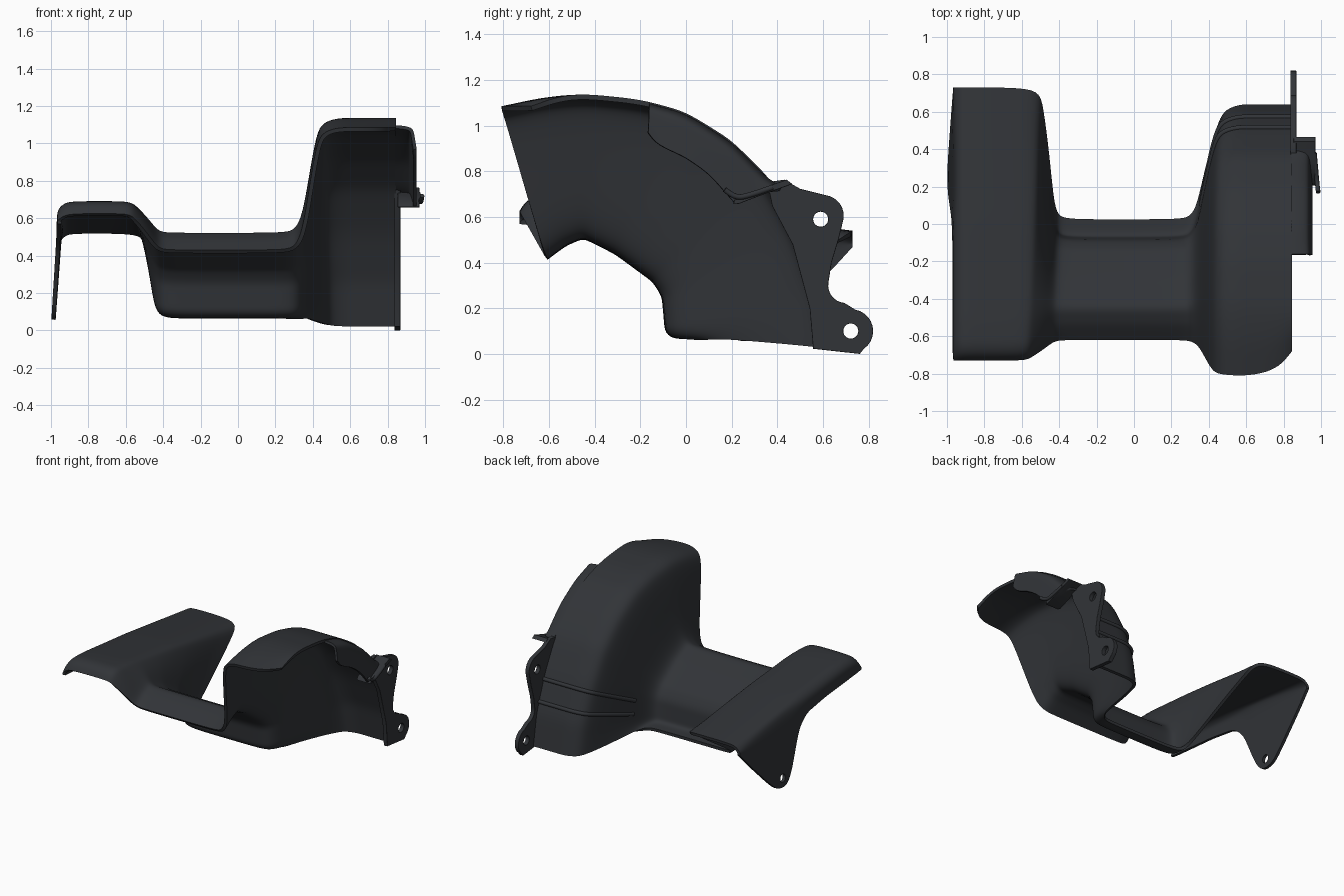
import bpy, math
from mathutils import Vector

if "Cube" in bpy.data.objects:
    bpy.data.objects.remove(bpy.data.objects["Cube"])

mat = bpy.data.materials.new("dark_plastic")
mat.diffuse_color = (0.031, 0.034, 0.039, 1)
mat.use_nodes = True
mat.node_tree.nodes["Principled BSDF"].inputs["Base Color"].default_value = mat.diffuse_color
N = 26


def resample(pts, n=N):
    """Evenly spaced points along a polyline."""
    pts = [Vector(p) for p in pts]
    lens = [(b - a).length for a, b in zip(pts, pts[1:])]
    out = []
    for i in range(n + 1):
        d = sum(lens) * i / n
        for k, l in enumerate(lens):
            if d <= l or k == len(lens) - 1:
                out.append(pts[k].lerp(pts[k + 1], min(d / l, 1)))
                break
            d -= l
    return out


def interp(pts, y):
    for a, b in zip(pts, pts[1:]):
        if y <= b[0]:
            return a[1] + (b[1] - a[1]) * (y - a[0]) / (b[0] - a[0])
    return pts[-1][1]


def finish(ob):
    ob.data.materials.append(mat)
    bpy.ops.object.select_all(action='DESELECT')
    bpy.context.view_layer.objects.active = ob
    ob.select_set(True)
    if ob.type == 'CURVE':
        bpy.ops.object.convert(target='MESH')
    else:
        for m in list(ob.modifiers):
            bpy.ops.object.modifier_apply(modifier=m.name)
    bpy.ops.object.shade_smooth_by_angle(angle=math.radians(40))


def sheet(name, rows, thick):
    """Smooth solid sheet through rows of points."""
    w = len(rows[0])
    faces = [(i * w + j, i * w + j + 1, (i + 1) * w + j + 1, (i + 1) * w + j)
             for i in range(len(rows) - 1) for j in range(w - 1)]
    me = bpy.data.meshes.new(name)
    me.from_pydata([p for r in rows for p in r], [], faces)
    ob = bpy.data.objects.new(name, me)
    bpy.context.collection.objects.link(ob)
    s = ob.modifiers.new("round", 'SUBSURF')
    s.levels = s.render_levels = 2
    s.boundary_smooth = 'PRESERVE_CORNERS'
    t = ob.modifiers.new("thick", 'SOLIDIFY')
    t.thickness, t.offset = thick, -1
    return ob


def plate(name, x, outline, holes, half):
    """Flat plate in the y-z plane with round holes."""
    cu = bpy.data.curves.new(name, 'CURVE')
    cu.dimensions, cu.fill_mode = '2D', 'BOTH'
    cu.extrude, cu.bevel_depth = half, 0.003
    loops = [outline] + [arc(y, z, r, 0, 345, 23) for y, z, r in holes]
    for lp in loops:
        sp = cu.splines.new('POLY')
        sp.points.add(len(lp) - 1)
        for p, (y, z) in zip(sp.points, lp):
            p.co = (y, z, 0, 1)
        sp.use_cyclic_u = True
    ob = bpy.data.objects.new(name, cu)
    ob.location.x = x
    ob.rotation_euler = (math.pi / 2, 0, math.pi / 2)
    bpy.context.collection.objects.link(ob)
    finish(ob)


def tube(name, pts, r):
    cu = bpy.data.curves.new(name, 'CURVE')
    cu.dimensions, cu.bevel_depth, cu.use_fill_caps = '3D', r, True
    sp = cu.splines.new('NURBS')
    sp.points.add(len(pts) - 1)
    for p, c in zip(sp.points, pts):
        p.co = (*c, 1)
    sp.use_endpoint_u, sp.order_u = True, 3
    ob = bpy.data.objects.new(name, cu)
    bpy.context.collection.objects.link(ob)
    finish(ob)


def arc(cy, cz, r, a0, a1, n=10):
    return [(cy + r * math.cos(math.radians(a0 + (a1 - a0) * i / n)),
             cz + r * math.sin(math.radians(a0 + (a1 - a0) * i / n))) for i in range(n + 1)]


# Side profiles (y, z): channel top, channel outer edge, saddle, fender
wing = [(-.73, .625), (-.71, .67), (-.65, .693), (-.52, .688), (0, .635), (.73, .54)]
edge = [(-.73, .57), (-.3, .53), (-.05, .49), (.05, .39), (.14, .14), (.2, .055),
        (.32, .06), (.42, .15), (.64, .37), (.73, .47)]
saddle = [(-.62, .43), (-.54, .49), (-.45, .53), (-.3, .455), (-.13, .33),
          (-.085, .26), (-.07, .09), (.025, .085)]
fender = [(-.81, 1.085), (-.62, 1.125), (-.45, 1.14), (-.2, 1.115), (0, 1.06),
          (.2, .935), (.37, .765), (.5, .53), (.6, .26), (.64, .025)]
W, S, F = resample(wing), resample(saddle), resample(fender)

# Cross-section: x position and blend from saddle to channel / fender
left = [(-.93, 1), (-.88, 1), (-.65, 1), (-.58, .98), (-.55, .86), (-.49, .5),
        (-.44, .14), (-.41, .03), (-.36, 0), (-.1, 0)]
right = [(.24, 0), (.3, .02), (.335, .12), (.36, .3), (.39, .6), (.42, .86),
         (.45, .96), (.53, 1), (.62, 1), (.72, 1), (.79, 1), (.845, 1)]
pull = {.72: .02, .79: .06, .845: .13}     # rounded front corner of the fender
rows = []
for i in range(N + 1):
    s = i / N
    w, m, f = W[i], S[i], F[i]
    ez = interp(edge, w.x)
    top = max(w.y - .045, ez + .02)
    row = [Vector((-.962 - .065 * (w.y - z), w.x, z)) for z in (ez, (ez + top) / 2, top)]
    for x, b in left:
        p = m.lerp(w, b)
        row.append(Vector((x + (.075 * s * b if x > -.6 else 0), p.x, p.y - (.01 if x == -.93 else 0))))
    for x, b in right:
        p = m.lerp(f, b)
        shift = .07 * s ** 3 * max(0, b - .4) if x < .58 else 0
        dy = pull.get(x, 0) * max(0, 1 - s / .16)
        row.append(Vector((x + shift, p.x + dy, p.y)))
    rows.append(row)
cover = sheet("cover_shell", rows, .022)

# Mounting hole in the channel leg
bpy.ops.mesh.primitive_cylinder_add(radius=.03, depth=.2, location=(-1, .255, .125),
                                    rotation=(0, math.pi / 2, 0))
cutter = bpy.context.object
cutter.name = "hole_cutter"
cutter.hide_render = True
b = cover.modifiers.new("hole", 'BOOLEAN')
b.operation, b.object = 'DIFFERENCE', cutter
finish(cover)
bpy.data.objects.remove(cutter)

# Ribs across the back of the fender
for k, i in enumerate((round(N * .75), round(N * .86))):
    tube(f"back_rib_{k + 1}", rows[i][16:], .014)

# Lobed mounting plate at the right rear
outline = ([(.36, .75), (.43, .76), (.5, .72)] + arc(.6, .605, .088, 80, -15)
           + [(.665, .5), (.635, .4)] + arc(.7, .3, .08, 170, 265, 8)
           + arc(.725, .1, .092, 80, -55) + [(.76, .003), (.56, .025), (.545, .2), (.47, .48), (.38, .65)])
plate("mounting_plate", .852, outline, [(.59, .59, .036), (.722, .1, .036)], .013)

# Folded side flap on the fender with its lower lip
upper = resample([(-.16, 1.105), (0, 1.06), (.2, .935), (.37, .765), (.42, .74)], 10)
lower = resample([(-.165, .98), (-.13, .93), (0, .87), (.1, .8), (.215, .67)], 10)
flap = []
for u, l in zip(upper, lower):
    r = [Vector((.84, u.x, u.y - .008)), Vector((.875, u.x, u.y - .01))]
    for x, t in ((.915, .05), (.938, .16), (.945, .5), (.955, 1)):
        p = u.lerp(l, t)
        r.append(Vector((x, p.x, p.y - .01)))
    flap.append(r)
finish(sheet("side_flap", flap, .018))
lip = [(.21, .662), (.23, .66), (.34, .702), (.46, .745), (.44, .76), (.33, .722), (.22, .68)]
plate("flap_lip", .912, lip, [], .055)
tube("lip_edge", [(.985, .17, .72), (.98, .21, .685), (.975, .27, .69), (.965, .38, .73)], .012)
